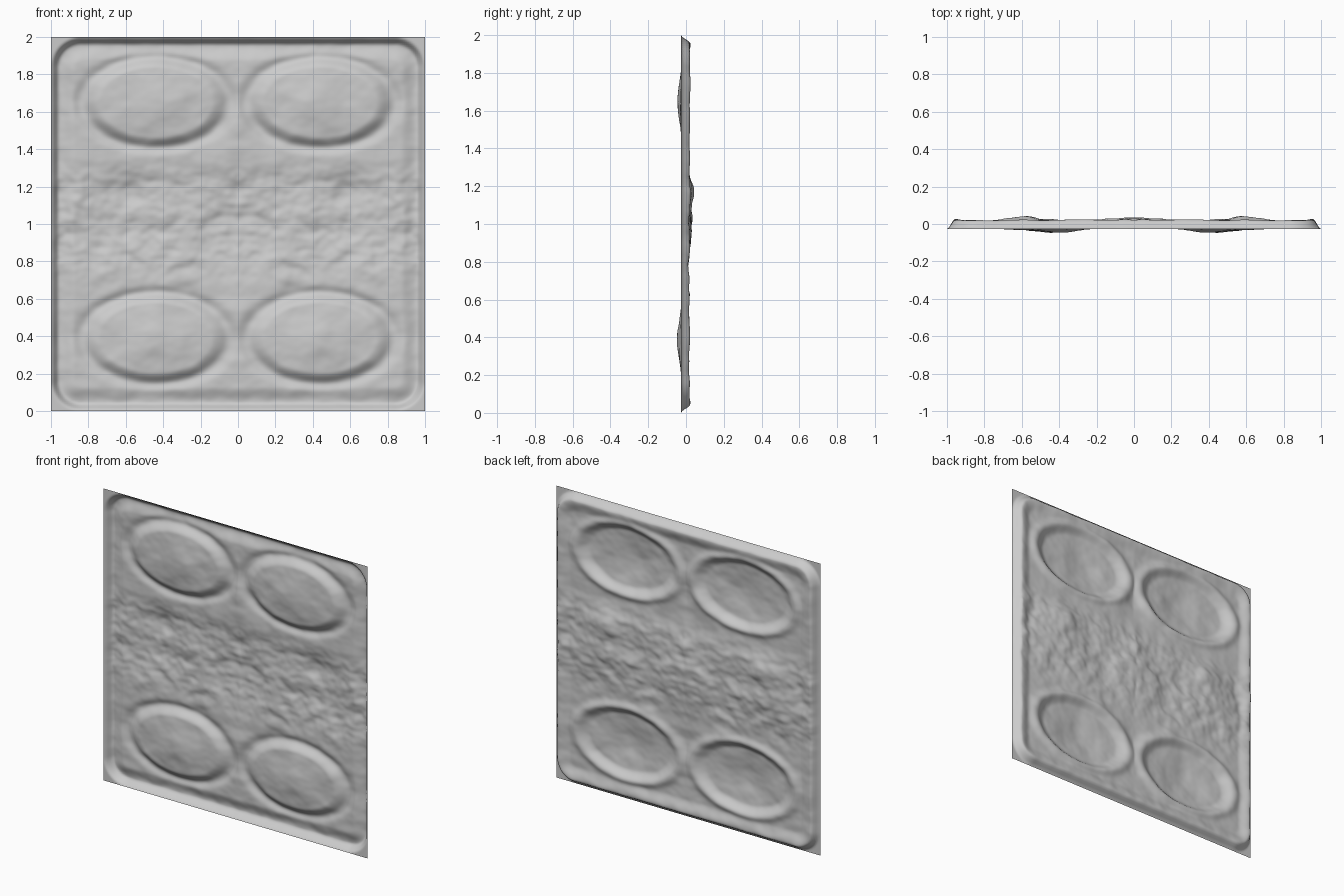
import bpy, bmesh, math
from mathutils import Vector, noise

if "Cube" in bpy.data.objects:
    bpy.data.objects.remove(bpy.data.objects["Cube"], do_unlink=True)

CELLS = 200


def smooth(a, b, t):
    t = min(1, max(0, (t - a) / (b - a)))
    return t * t * (3 - 2 * t)


def blob(x, z, cx, cz, rx, rz):
    return math.exp(-((x - cx) / rx) ** 2 - ((z - cz) / rz) ** 2)


def edge_distance(x, z, radius):
    """Distance inward from a square with rounded corners."""
    qx, qz = abs(x) - 1 + radius, abs(z - 1) - 1 + radius
    return radius - math.hypot(max(qx, 0), max(qz, 0)) - min(max(qx, qz), 0)


# Hollows of the middle band: x, z, x radius, z radius, depth
HOLLOWS = [
    (0.60, 1.17, 0.13, 0.09, 0.030), (0.62, 0.98, 0.15, 0.08, 0.018),
    (0.00, 1.17, 0.11, 0.07, 0.020), (0.00, 0.98, 0.20, 0.10, 0.022),
    (0.30, 1.18, 0.09, 0.06, 0.010), (0.88, 1.22, 0.06, 0.06, 0.012),
    (0.30, 0.66, 0.06, 0.04, 0.012), (0.88, 0.92, 0.05, 0.05, 0.010),
]


def relief(x, z):
    """Depth of the sheet; negative is towards the front."""
    x = abs(x)
    d = edge_distance(x, z, 0.16)
    inside = smooth(0.05, 0.13, d)
    y = 0.012 - 0.012 * inside

    # Four oval cushions, each with a groove around it
    for cz in (0.39, 1.65):
        e = math.hypot((x - 0.44) / 0.38, (z - cz) / 0.235)
        y += 0.016 * math.exp(-((e - 1.05) / 0.11) ** 2) * inside
        y -= 0.020 * (1 - smooth(0.78, 1.0, e))
        y -= 0.026 * blob(x, z, 0.43, cz - 0.01, 0.17, 0.13)

    # Flat points between the cushions
    y -= 0.012 * blob(x, z, 0, 1.53, 0.08, 0.12)
    y -= 0.012 * blob(x, z, 0, 0.50, 0.08, 0.12)

    # Hollowed middle band
    band = smooth(0.62, 0.85, z) * (1 - smooth(1.2, 1.38, z))
    y += 0.010 * band * (1 - smooth(0.75, 0.95, x))
    for cx, cz, rx, rz, depth in HOLLOWS:
        y += depth * blob(x, z, cx, cz, rx, rz)

    # Hand-worked unevenness, finer and stronger in the band
    y += 0.006 * noise.noise(Vector((x * 5, 3, z * 6)))
    y += (0.004 + 0.007 * band) * noise.noise(Vector((x * 10, 7, z * 14)))
    y += (0.001 + 0.003 * band) * noise.noise(Vector((x * 22, 1, z * 28)))
    y = max(-0.066, min(0.064, y))

    # Raised outer border, sloping back into the rim groove
    lip = smooth(0.0, 0.045, d)
    return -0.026 * (1 - lip) + (y + 0.008 * (1 - inside)) * lip


# Relief panel
bm = bmesh.new()
bmesh.ops.create_grid(bm, x_segments=CELLS, y_segments=CELLS, size=1)
for v in bm.verts:
    x, z = v.co.x, v.co.y + 1
    v.co = (x, relief(x, z), z)
mesh = bpy.data.meshes.new("relief_panel")
bm.to_mesh(mesh)
bm.free()
panel = bpy.data.objects.new("relief_panel", mesh)
bpy.context.collection.objects.link(panel)
for p in mesh.polygons:
    p.use_smooth = True

# Plain grey material
grey = bpy.data.materials.new("plain_grey")
grey.use_nodes = True
colour = (0.6, 0.6, 0.6, 1)
grey.diffuse_color = colour
grey.node_tree.nodes["Principled BSDF"].inputs["Base Color"].default_value = colour
mesh.materials.append(grey)
